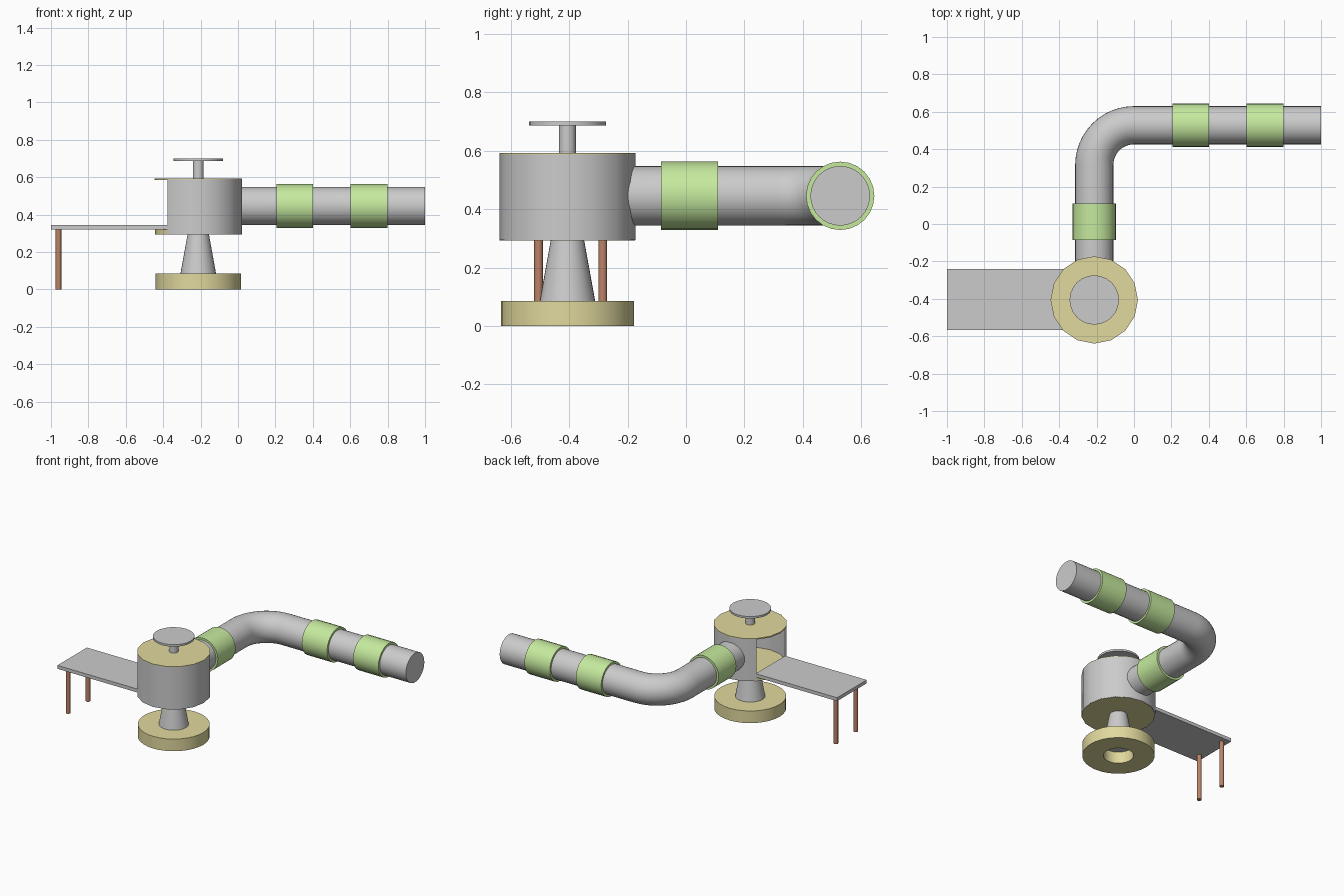
import bpy, bmesh, math
from mathutils import Vector, Matrix

if "Cube" in bpy.data.objects:
    bpy.data.objects.remove(bpy.data.objects["Cube"])

CX, CY = -0.2125, -0.406      # tower axis
PY, PZ, PR = 0.528, 0.446, 0.102  # pipe line and radius


def material(name, rgb):
    m = bpy.data.materials.new(name)
    m.diffuse_color = (*rgb, 1)
    m.use_nodes = True
    m.node_tree.nodes["Principled BSDF"].inputs["Base Color"].default_value = m.diffuse_color
    return m


YELLOW = material("yellow", (0.75, 0.69, 0.34))
GREEN = material("green", (0.56, 0.82, 0.34))
BROWN = material("brown", (0.50, 0.23, 0.14))


def finish(ob, mat=None, angle=40):
    if mat:
        ob.data.materials.append(mat)
    bpy.ops.object.select_all(action='DESELECT')
    bpy.context.view_layer.objects.active = ob
    ob.select_set(True)
    bpy.ops.object.shade_smooth_by_angle(angle=math.radians(angle))
    return ob


def lathe(name, profile, sides, loc, mat=None, rot=Matrix(), sweep=360, start=0, closed=False):
    """Revolve an (r, z) profile about z, then rotate and place it."""
    bm = bmesh.new()
    a = math.radians(start)
    vs = [bm.verts.new((r * math.cos(a), r * math.sin(a), z)) for r, z in profile]
    pairs = list(zip(vs, vs[1:])) + ([(vs[-1], vs[0])] if closed else [])
    es = [bm.edges.new(p) for p in pairs]
    bmesh.ops.spin(bm, geom=vs + es, axis=(0, 0, 1), cent=(0, 0, 0),
                   angle=math.radians(sweep), steps=sides)
    bmesh.ops.remove_doubles(bm, verts=bm.verts, dist=1e-5)
    # close the two ends of a partial turn
    if closed and sweep < 360:
        bmesh.ops.holes_fill(bm, edges=[e for e in bm.edges if e.is_boundary], sides=0)
    bmesh.ops.recalc_face_normals(bm, faces=bm.faces)
    bm.transform(Matrix.Translation(Vector(loc)) @ rot)
    me = bpy.data.meshes.new(name)
    bm.to_mesh(me)
    bm.free()
    ob = bpy.data.objects.new(name, me)
    bpy.context.collection.objects.link(ob)
    return finish(ob, mat)


def disc(name, r0, r1, z0, z1, sides, mat=None, loc=(CX, CY, 0)):
    return lathe(name, [(0, z0), (r0, z0), (r1, z1), (0, z1)], sides, loc, mat)


def ring(name, ri, ro, z0, z1, sides, loc, mat=None, **kw):
    return lathe(name, [(ri, z0), (ro, z0), (ro, z1), (ri, z1)], sides, loc, mat,
                 closed=True, **kw)


# Tower: base ring, tapered column, drum with a quarter opening facing -x
ring("base_ring", 0.095, 0.228, 0, 0.085, 32, (CX, CY, 0), YELLOW)
disc("column", 0.096, 0.056, 0.08, 0.30, 32)
disc("drum_floor", 0.232, 0.232, 0.293, 0.32, 16, YELLOW)
ring("drum_wall", 0.225, 0.2335, 0.294, 0.588, 12, (CX, CY, 0), sweep=270, start=-135)
disc("drum_roof", 0.2335, 0.2335, 0.585, 0.593, 16, YELLOW)
disc("cap_stem", 0.029, 0.029, 0.59, 0.69, 24)
disc("cap_disc", 0.132, 0.132, 0.686, 0.70, 24)

# Boarding platform and its two legs
bpy.ops.mesh.primitive_cube_add(size=1, location=(-0.685, -0.404, 0.333))
deck = bpy.context.object
deck.name = "platform"
deck.scale = (0.63, 0.326, 0.024)
bpy.ops.object.transform_apply(location=False, rotation=False, scale=True)
for side, label in ((-1, "front"), (1, "back")):
    disc(label + "_platform_leg", 0.015, 0.015, 0, 0.325, 16, BROWN,
         (-0.96, -0.395 + side * 0.11, 0))

# Slide pipe: straight, quarter bend, straight
R = 0.2125
path = [(CX, -0.22)]
for i in range(13):
    a = math.pi - i * math.pi / 24
    path.append((R * math.cos(a), PY - R + R * math.sin(a)))
path.append((1.0, PY))
cu = bpy.data.curves.new("slide_pipe", 'CURVE')
cu.dimensions = '3D'
cu.bevel_depth = PR
cu.bevel_resolution = 14
cu.use_fill_caps = True
sp = cu.splines.new('POLY')
sp.points.add(len(path) - 1)
for p, (x, y) in zip(sp.points, path):
    p.co = (x, y, PZ, 1)
pipe = bpy.data.objects.new("slide_pipe", cu)
bpy.context.collection.objects.link(pipe)
bpy.ops.object.select_all(action='DESELECT')
bpy.context.view_layer.objects.active = pipe
pipe.select_set(True)
bpy.ops.object.convert(target='MESH')
pipe = bpy.context.object
bm = bmesh.new()
bm.from_mesh(pipe.data)
bmesh.ops.remove_doubles(bm, verts=bm.verts, dist=1e-5)
bmesh.ops.recalc_face_normals(bm, faces=bm.faces)
bm.to_mesh(pipe.data)
bm.free()
finish(pipe)

# Green collars around the pipe
along_x = Matrix.Rotation(math.pi / 2, 4, 'Y')
along_y = Matrix.Rotation(-math.pi / 2, 4, 'X')
for name, loc, rot in (("entry_collar", (CX, 0.012, PZ), along_y),
                       ("middle_collar", (0.303, PY, PZ), along_x),
                       ("exit_collar", (0.70, PY, PZ), along_x)):
    ring(name, 0.101, 0.117, -0.098, 0.098, 24, loc, GREEN, rot=rot)
